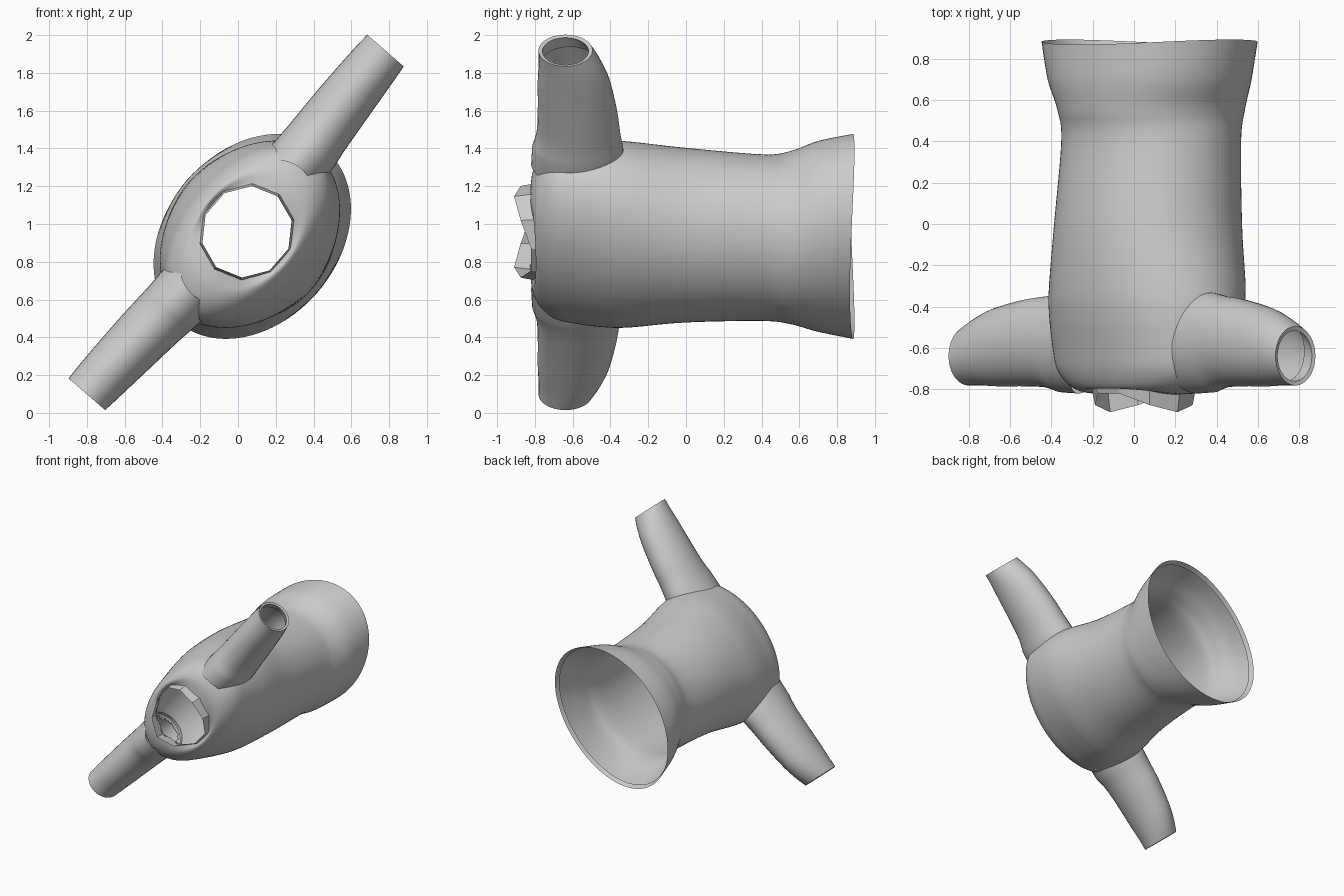
import bpy, bmesh
from math import sin, cos, pi, sqrt
from mathutils import Vector

if "Cube" in bpy.data.objects:
    bpy.data.objects.remove(bpy.data.objects["Cube"])

# Garment axes: s runs along the sleeves, p through the thickness, y along the body
S = Vector((0.656, 0, 0.755))
P = Vector((-0.755, 0, 0.656))
O = Vector((0, 0, 1))


def pt(s, p, y):
    return O + S * s + P * p + Vector((0, y, 0))


def spline(keys, n):
    """Catmull-Rom through rows of numbers, n steps per span."""
    k = [keys[0]] + list(keys) + [keys[-1]]
    out = []
    for i in range(1, len(k) - 2):
        for j in range(n):
            t = j / n
            out.append([0.5 * (2 * b + (c - a) * t + (2 * a - 5 * b + 4 * c - d) * t * t
                               + (3 * b - a - 3 * c + d) * t ** 3)
                        for a, b, c, d in zip(*k[i - 1:i + 3])])
    return out + [list(keys[-1])]


def loft(name, rings, drop=None, angle=40, smooth=True):
    """Skin a list of closed rings; drop(centre) removes faces."""
    bm = bmesh.new()
    vs = [[bm.verts.new(c) for c in r] for r in rings]
    n = len(rings[0])
    for a, b in zip(vs, vs[1:]):
        for i in range(n):
            j = (i + 1) % n
            bm.faces.new((a[i], a[j], b[j], b[i]))
    if drop:
        dead = [f for f in bm.faces if drop(f.calc_center_median())]
        bmesh.ops.delete(bm, geom=dead, context='FACES')
    bmesh.ops.recalc_face_normals(bm, faces=bm.faces)
    me = bpy.data.meshes.new(name)
    bm.to_mesh(me)
    bm.free()
    ob = bpy.data.objects.new(name, me)
    bpy.context.collection.objects.link(ob)
    if smooth:
        bpy.ops.object.select_all(action='DESELECT')
        ob.select_set(True)
        bpy.context.view_layer.objects.active = ob
        bpy.ops.object.shade_smooth_by_angle(angle=angle * pi / 180)
    return ob


# Body: y, half width, half thickness, thickness offset, neckline saddle
body_keys = [(0.88, .60, .455, -.10, -.012), (0.70, .54, .455, -.10, 0), (0.55, .47, .44, -.11, 0),
             (0.40, .46, .415, -.11, 0), (0.0, .485, .43, -.09, 0), (-0.30, .54, .42, -.085, 0),
             (-0.45, .555, .395, -.08, 0), (-0.60, .55, .355, -.075, 0), (-0.70, .53, .325, -.07, 0),
             (-0.77, .46, .29, -.065, .003), (-0.805, .36, .26, -.063, .01),
             (-0.80, .25, .235, -.063, .025)]
body = spline(body_keys, 6)
N = 96


def body_ring(y, a, b, p, saddle):
    return [pt(a * cos(t), p + b * sin(t), y - saddle * cos(2 * t))
            for t in (2 * pi * i / N for i in range(N))]


# Sleeve: s, centre p, half p, centre y, half y
sleeve_keys = [(0.54, -.025, .165, -.575, .245), (0.65, -.015, .158, -.57, .222),
               (0.80, -.005, .152, -.575, .21), (1.0, .005, .142, -.595, .19),
               (1.12, .01, .135, -.615, .165), (1.205, .013, .128, -.638, .143)]


def in_armhole(c):
    s, p = (c - O).dot(S), (c - O).dot(P)
    return abs(s) > .42 and c.y > -.74 and ((p + .025) / .14) ** 2 + ((c.y + .575) / .215) ** 2 < 1


loft("shirt_body", [body_ring(*r) for r in body], drop=in_armhole)
# Narrow turned-in hem
loft("hem_fold", [body_ring(.88, .60, .455, -.10, -.012),
                  body_ring(.84, .58, .445, -.10, -.008)])


def surface_s(p, y):
    """Half width of the body where a sleeve meets it."""
    y, a, b, off, _ = min(body[:-12], key=lambda r: abs(r[0] - y))
    return a * sqrt(max(0, 1 - ((p - off) / b) ** 2)) - .02


def sleeve(name, side):
    M = 36
    ang = [2 * pi * i / M for i in range(M)]
    rows = spline(sleeve_keys, 4)
    # folded cuff inside the opening
    rows += [[1.20, .013, .11, -.638, .122], [1.13, .01, .118, -.615, .145]]
    rings = []
    for i, (s, cp, hp, cy, hy) in enumerate(rows):
        ring = []
        for t in ang:
            p, y = cp + hp * cos(t), cy + hy * sin(t)
            ring.append(pt(side * (surface_s(p, y) if i == 0 else s), p, y))
        rings.append(ring)
    loft(name, rings)


sleeve("upper_sleeve", 1)
sleeve("lower_sleeve", -1)

# Collar: coarse flat-sided band with a saddle-shaped rim
C = 10


def collar_ring(r, y, saddle):
    return [pt(r * cos(t), -.063 + r * .95 * sin(t), y - saddle * cos(2 * t))
            for t in (2 * pi * i / C for i in range(C))]


loft("collar", [collar_ring(.265, -.78, .03), collar_ring(.248, -.86, .05)], smooth=False)
